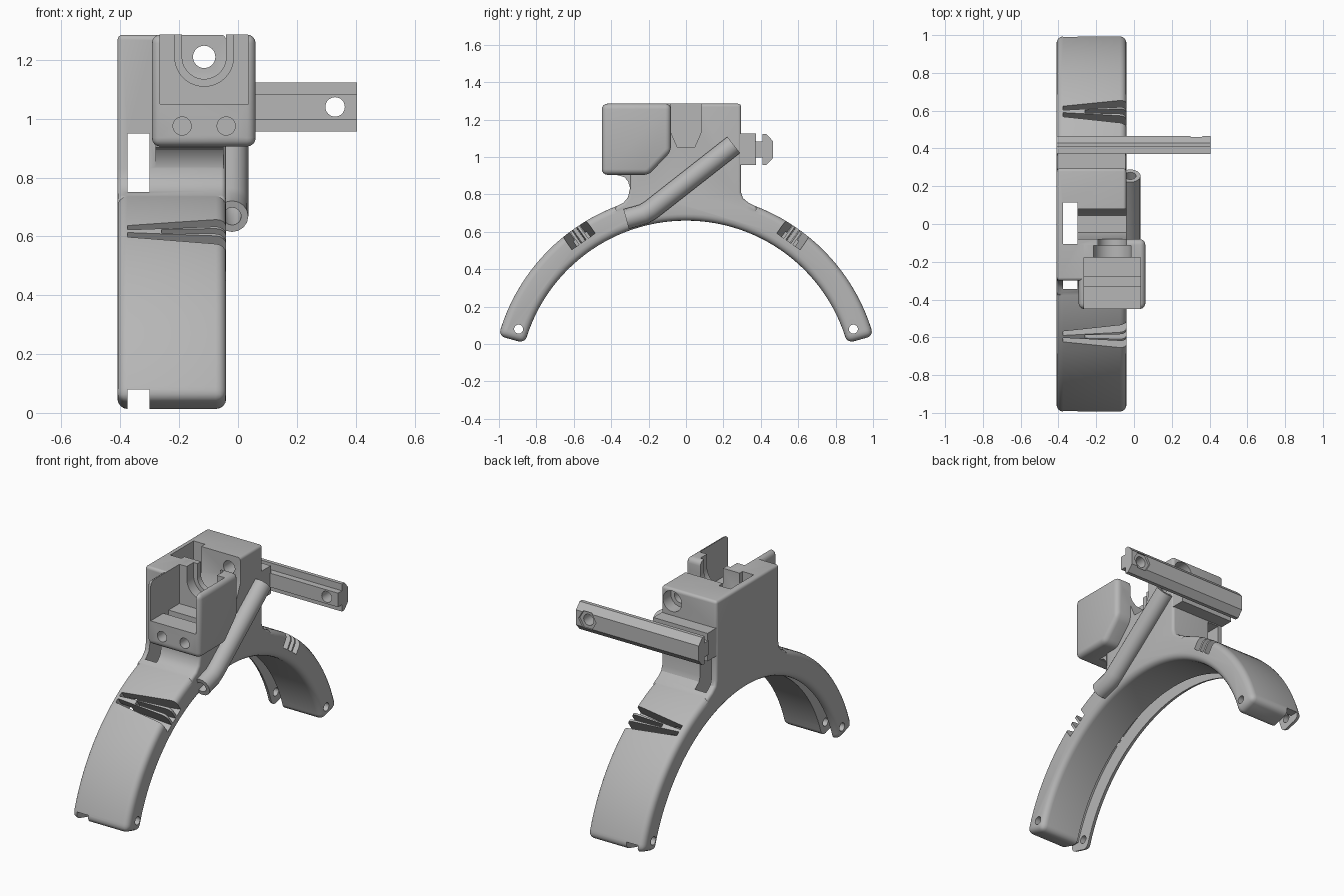
import bpy, bmesh, math
from mathutils import Matrix, Vector

if "Cube" in bpy.data.objects:
    bpy.data.objects.remove(bpy.data.objects["Cube"])

grey = bpy.data.materials.new("light grey")
grey.diffuse_color = (0.47, 0.47, 0.47, 1)
grey.use_nodes = True
grey.node_tree.nodes["Principled BSDF"].inputs["Base Color"].default_value = grey.diffuse_color
CZ = -0.234            # height of the arch centre
R_IN, R_OUT = 0.894, 1.04


def activate(ob):
    bpy.ops.object.select_all(action='DESELECT')
    ob.select_set(True)
    bpy.context.view_layer.objects.active = ob


def prism(name, pts, axis, a, b, bevel=0, mat=None):
    """Extrude a 2D outline along an axis from a to b, optionally rounded."""
    put = {'x': lambda p, d: (d, p[0], p[1]),
           'y': lambda p, d: (p[0], d, p[1]),
           'z': lambda p, d: (p[0], p[1], d)}[axis]
    bm = bmesh.new()
    lo = [bm.verts.new(put(p, a)) for p in pts]
    hi = [bm.verts.new(put(p, b)) for p in pts]
    n = len(pts)
    bm.faces.new(lo)
    bm.faces.new(hi)
    for i in range(n):
        j = (i + 1) % n
        bm.faces.new((lo[i], lo[j], hi[j], hi[i]))
    bmesh.ops.recalc_face_normals(bm, faces=bm.faces)
    if mat:
        bm.transform(mat)
    me = bpy.data.meshes.new(name)
    bm.to_mesh(me)
    bm.free()
    me.materials.append(grey)
    ob = bpy.data.objects.new(name, me)
    bpy.context.collection.objects.link(ob)
    if bevel:
        m = ob.modifiers.new("round", 'BEVEL')
        m.width, m.segments = bevel, 4
        m.limit_method, m.angle_limit = 'ANGLE', math.radians(40)
        activate(ob)
        bpy.ops.object.modifier_apply(modifier=m.name)
    return ob


def box(name, x0, x1, y0, y1, z0, z1, bevel=0):
    return prism(name, [(x0, y0), (x1, y0), (x1, y1), (x0, y1)], 'z', z0, z1, bevel)


def circle(cx, cy, r, n=32):
    return [(cx + r * math.cos(math.tau * i / n), cy + r * math.sin(math.tau * i / n))
            for i in range(n)]


def arc(r, a0, a1, n=56):
    return [(r * math.cos(math.radians(a0 + (a1 - a0) * i / n)),
             CZ + r * math.sin(math.radians(a0 + (a1 - a0) * i / n))) for i in range(n + 1)]


def combine(ob, other, op='DIFFERENCE'):
    m = ob.modifiers.new("bool", 'BOOLEAN')
    m.operation, m.object, m.solver = op, other, 'EXACT'
    activate(ob)
    bpy.ops.object.modifier_apply(modifier=m.name)
    bpy.data.objects.remove(other)


def finish(ob):
    activate(ob)
    bpy.ops.object.shade_smooth_by_angle(angle=math.radians(30))


# Arch, with tower and front housing joined to it
body = prism("arch_body", arc(R_OUT, 15.5, 164.5) + arc(R_IN, 164.5, 15.5), 'x', -0.41, -0.04, 0.035)
side = [(-0.38, 0.70), (-0.38, 0.733), (-0.335, 0.755), (-0.31, 0.785), (-0.30, 0.83),
        (-0.30, 1.285), (0.295, 1.285), (0.295, 0.81), (0.305, 0.78), (0.335, 0.755),
        (0.38, 0.733), (0.38, 0.70)]
combine(body, prism("tower", side, 'x', -0.409, -0.041, 0.025), 'UNION')
housing = [(-0.45, 0.905), (-0.45, 1.286), (-0.08, 1.286), (-0.08, 1.03), (-0.20, 0.905)]
combine(body, prism("housing", housing, 'x', -0.293, 0.06, 0.03), 'UNION')
fillet = [(-0.37, 0.92), (-0.37, 0.904), (-0.33, 0.893), (-0.31, 0.87), (-0.298, 0.83), (-0.28, 0.92)]
combine(body, prism("fillet", fillet, 'x', -0.28, -0.05), 'UNION')
combine(body, box("rail_block", -0.405, -0.045, 0.27, 0.375, 0.957, 1.125), 'UNION')

# Groove under the arch, open slot through the tower, notches at the feet
combine(body, prism("groove", arc(0.99, 5, 175) + arc(0.8, 175, 5), 'x', -0.375, -0.30))
combine(body, box("tower_slot", -0.375, -0.30, -0.345, 0.345, 0.55, 0.95))
combine(body, box("top_slot", -0.375, -0.30, -0.107, 0.115, 0.9, 1.4))
combine(body, box("foot_notch", -0.375, -0.30, -1.2, 1.2, -0.1, 0.08))

# Middle gap with sloping lower corners
gap = [(-0.08, 1.4), (-0.08, 1.13), (-0.045, 1.05), (0.045, 1.05), (0.08, 1.13), (0.08, 1.4)]
combine(body, prism("gap", gap, 'x', -0.375, 0.2))

# Housing cavity open to the front and top, floor groove, stepped cradle
combine(body, box("cavity", -0.265, 0.035, -0.6, -0.178, 1.05, 1.4))
combine(body, box("floor_groove", -0.265, 0.035, -0.33, -0.28, 1.015, 1.1))
for r, y0, y1 in ((0.10, -0.22, -0.115), (0.075, -0.15, -0.04)):
    u = [(-0.115 + r * math.cos(math.pi + math.pi * i / 24),
          1.21 + r * math.sin(math.pi + math.pi * i / 24)) for i in range(25)]
    combine(body, prism("cradle", u + [(-0.115 + r, 1.4), (-0.115 - r, 1.4)], 'y', y0, y1))

# Round holes: rear screw with counterbore, front screws, feet
combine(body, prism("rear_hole", circle(-0.115, 1.21, 0.038), 'y', 0.0, 0.5))
combine(body, prism("counterbore", circle(-0.115, 1.21, 0.062), 'y', 0.22, 0.5))
for x in (-0.19, -0.04):
    combine(body, prism("front_hole", circle(x, 0.975, 0.031), 'y', -0.6, -0.30))
for s in (-1, 1):
    combine(body, prism("foot_hole", circle(s * 0.895, 0.08, 0.024), 'x', -0.6, 0.2))

# Tapering vent slots on both shoulders
vents = [[(-0.375, -0.034), (0.02, -0.084), (0.02, -0.034), (-0.375, -0.008)],
         [(-0.26, -0.010), (0.02, -0.018), (0.02, 0.018), (-0.26, 0.010)],
         [(-0.375, 0.008), (0.02, 0.034), (0.02, 0.084), (-0.375, 0.034)]]
for s in (-1, 1):
    m = Matrix.Translation((0, 0, CZ)) @ Matrix.Rotation(-s * math.radians(35), 4, 'X')
    for v in vents:
        combine(body, prism("vent", v, 'z', 0.955, 1.15, mat=m))
finish(body)


# Bent hollow tube along the right side
def tube(name, r, stretch=0.0):
    pts = [Vector(p) for p in ((-0.02, -0.32, 0.668), (-0.02, -0.225, 0.695),
                               (-0.02, -0.185, 0.72), (-0.02, 0.255, 1.065))]
    pts[0] += (pts[0] - pts[1]).normalized() * stretch
    pts[-1] += (pts[-1] - pts[-2]).normalized() * stretch
    cu = bpy.data.curves.new(name, 'CURVE')
    cu.dimensions = '3D'
    cu.bevel_depth, cu.bevel_resolution, cu.use_fill_caps = r, 6, True
    sp = cu.splines.new('POLY')
    sp.points.add(len(pts) - 1)
    for p, q in zip(sp.points, pts):
        p.co = (*q, 1)
    cu.materials.append(grey)
    ob = bpy.data.objects.new(name, cu)
    bpy.context.collection.objects.link(ob)
    activate(ob)
    bpy.ops.object.convert(target='MESH')
    return bpy.context.view_layer.objects.active


pipe = tube("side_tube", 0.055)
combine(pipe, tube("tube_bore", 0.031, 0.05))
finish(pipe)

# Rail with narrow neck, chamfered head, bolt hole and hexagonal nut recess
half = [(0.37, 0.042), (0.408, 0.042), (0.408, 0.083), (0.43, 0.083), (0.465, 0.045)]
rail = prism("rail", [(y, 1.04 + z) for y, z in half] + [(y, 1.04 - z) for y, z in reversed(half)],
             'x', -0.41, 0.405)
combine(rail, prism("bolt_hole", circle(0.33, 1.04, 0.033), 'y', 0.3, 0.6))
combine(rail, prism("nut_recess", circle(0.33, 1.04, 0.058, 6), 'y', 0.452, 0.6))
finish(rail)
